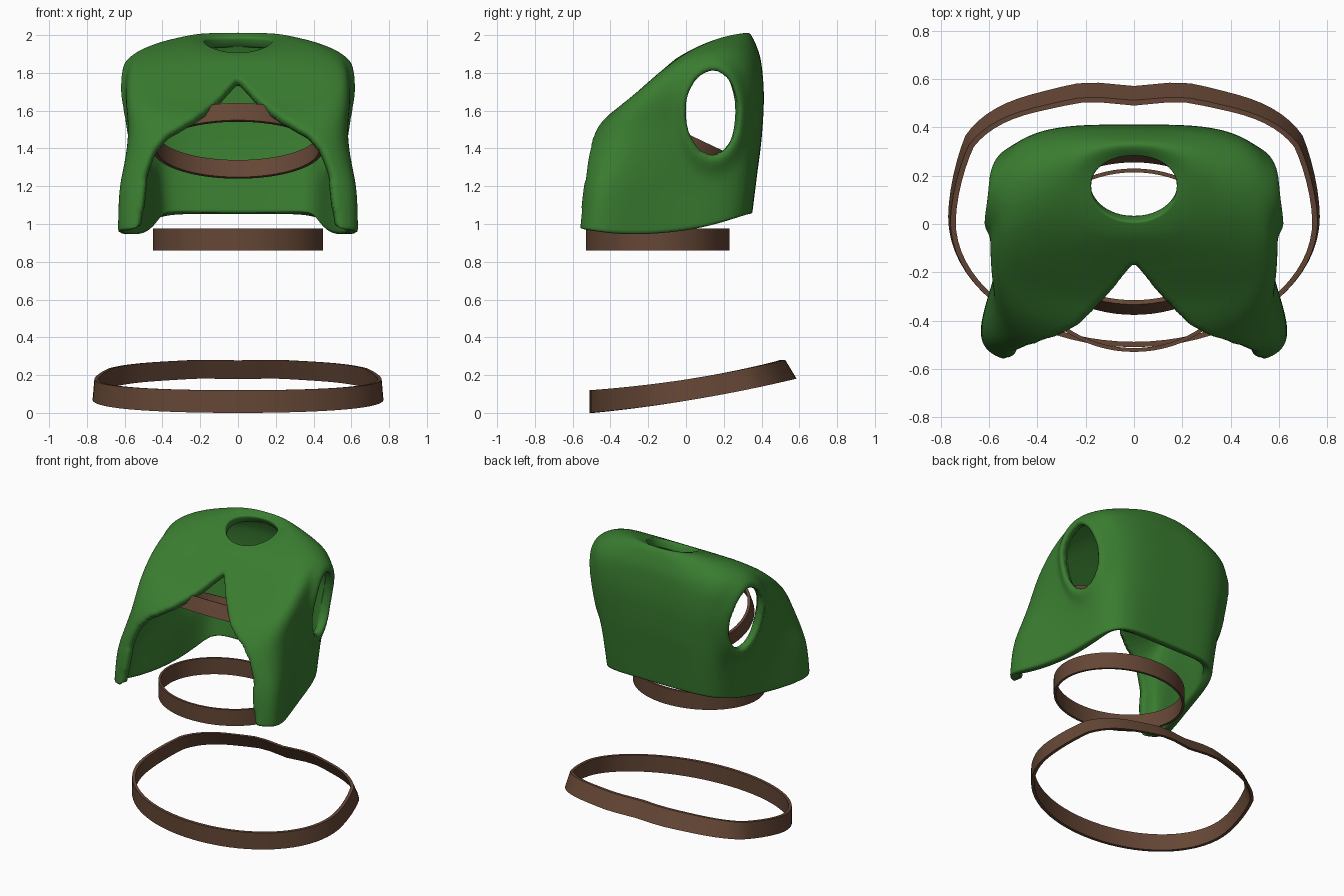
import bpy, bmesh, math
from mathutils import Vector, Matrix

if "Cube" in bpy.data.objects:
    bpy.data.objects.remove(bpy.data.objects["Cube"])


def material(name, rgb):
    m = bpy.data.materials.new(name)
    m.use_nodes = True
    m.diffuse_color = (*rgb, 1)
    m.node_tree.nodes["Principled BSDF"].inputs["Base Color"].default_value = (*rgb, 1)
    return m


green = material("green cloth", (0.042, 0.205, 0.03))
brown = material("brown leather", (0.13, 0.062, 0.036))


def add_object(name, bm, mat):
    mesh = bpy.data.meshes.new(name)
    bm.to_mesh(mesh)
    bm.free()
    mesh.materials.append(mat)
    obj = bpy.data.objects.new(name, mesh)
    bpy.context.collection.objects.link(obj)
    return obj


def loft(bm, rows, close_rows=False):
    """Skin a list of closed rings of points."""
    grid = [[bm.verts.new(p) for p in row] for row in rows]
    n = len(grid[0])
    for r in range(len(grid) if close_rows else len(grid) - 1):
        a, b = grid[r], grid[(r + 1) % len(grid)]
        for i in range(n):
            j = (i + 1) % n
            bm.faces.new((a[i], b[i], b[j], a[j]))


def through(front, side, back, u):
    """Quadratic blend: front at u=1, side at u=0, back at u=-1."""
    return side + (front - back) / 2 * u + ((front + back) / 2 - side) * u * u


# Vest rings from neck to hem:
# widths front/side/back, y front/back, z front/side/back, roundness
RINGS = [
    (.15, .175, .17, .01, .28, 1.91, 1.965, 1.985, .9),
    (.27, .28, .27, -.06, .335, 1.87, 1.97, 2.01, .8),
    (.42, .44, .45, -.18, .385, 1.765, 1.94, 1.91, .7),
    (.54, .56, .56, -.30, .405, 1.66, 1.87, 1.80, .6),
    (.58, .595, .58, -.45, .412, 1.54, 1.72, 1.65, .55),
    (.62, .57, .55, -.54, .40, 1.40, 1.50, 1.45, .5),
    (.71, .55, .50, -.565, .375, 1.20, 1.22, 1.25, .42),
    (.72, .55, .47, -.59, .35, .97, .95, 1.05, .4),
]
ARM_Y, ARM_Z, ARM_RY, ARM_RZ = .14, 1.59, .135, .22
# Half width of the front opening at falling heights
OPENING = [(1.775, 0), (1.675, .09), (1.555, .24), (1.475, .37),
           (1.39, .45), (1.25, .49), (1.05, .51), (.7, .52)]


def spline(rings, steps):
    """Smoothly interpolate the ring settings."""
    out = []
    for k in range(len(rings) - 1):
        a, b, c, d = (rings[min(max(k + o, 0), len(rings) - 1)] for o in (-1, 0, 1, 2))
        for s in range(steps):
            t = s / steps
            out.append([q + t / 2 * (r - p + t * (2 * p - 5 * q + 4 * r - w
                        + t * (3 * (q - r) + w - p))) for p, q, r, w in zip(a, b, c, d)])
    return out + [rings[-1]]


def arm_distance(p):
    return math.hypot((p.y - ARM_Y) / ARM_RY, (p.z - ARM_Z) / ARM_RZ)


def vest_point(ring, angle):
    wf, ws, wb, yf, yb, zf, zs, zb, roundness = ring
    c, s, n = math.cos(angle), math.sin(angle), 2 / roundness
    r = (abs(c) ** n + abs(s) ** n) ** (-1 / n)
    u = c * r
    p = Vector((through(wf, ws, wb, u) * s * r,
                (yf + yb) / 2 - (yb - yf) / 2 * u,
                through(zf, zs, zb, u)))
    # raised lip around each armhole
    if abs(p.x) > .4:
        p.x += math.copysign(.025 * math.exp(-((arm_distance(p) - 1.15) / .25) ** 2), p.x)
    return p


def is_open(p):
    """True inside the armholes and the front opening."""
    if abs(p.x) > .3 and arm_distance(p) < 1:
        return True
    if p.y > -.12:
        return False
    for (z1, x1), (z2, x2) in zip(OPENING, OPENING[1:]):
        if z2 <= p.z <= z1:
            return abs(p.x) < x1 + (x2 - x1) * (z1 - p.z) / (z1 - z2)
    return False


# Vest shell with its openings, their edges smoothed along the rim
bm = bmesh.new()
loft(bm, [[vest_point(r, math.tau * i / 240) for i in range(240)] for r in spline(RINGS, 14)])
bmesh.ops.delete(bm, geom=[f for f in bm.faces if is_open(f.calc_center_median())], context="FACES")
rim = [(v, [e.other_vert(v) for e in v.link_edges if e.is_boundary])
       for v in bm.verts if v.is_boundary]
for _ in range(12):
    moved = [v.co / 2 + sum((o.co for o in near), Vector()) / len(near) / 2 for v, near in rim]
    for (v, near), co in zip(rim, moved):
        v.co = co
for f in bm.faces:
    f.smooth = True
vest = add_object("vest", bm, green)
mod = vest.modifiers.new("thickness", "SOLIDIFY")
mod.thickness, mod.offset = .06, -1
mod = vest.modifiers.new("soft edges", "SMOOTH")
mod.factor, mod.iterations = .5, 4


def belt(name, edge, thick=.016, matrix=Matrix()):
    """Flat band: edge(angle) gives its outer lower and upper points."""
    lower, upper = zip(*(edge(math.tau * i / 72) for i in range(72)))

    def inset(ring):
        mid = sum(ring, Vector()) / len(ring)
        return [p - thick * Vector((p.x - mid.x, p.y - mid.y, 0)).normalized() for p in ring]

    bm = bmesh.new()
    loft(bm, [upper, lower, inset(lower), inset(upper)], close_rows=True)
    bmesh.ops.transform(bm, matrix=matrix, verts=bm.verts)
    bmesh.ops.recalc_face_normals(bm, faces=bm.faces)
    obj = add_object(name, bm, brown)
    bpy.ops.object.select_all(action="DESELECT")
    obj.select_set(True)
    bpy.context.view_layer.objects.active = obj
    bpy.ops.object.shade_smooth_by_angle(angle=math.radians(40))


def oval(rx, ry, height):
    def edge(a):
        p = Vector((rx * math.sin(a), -ry * math.cos(a), -height / 2))
        return p, p + Vector((0, 0, height))
    return edge


def hip_edge(a):
    # wide belt: squarer, slightly dented back that rises and leans inwards
    back = max(-math.cos(a), 0)
    p = 1 - .32 * min(back * 2, 1)
    x = .77 * math.copysign(abs(math.sin(a)) ** p, math.sin(a))
    y = .03 - .54 * math.copysign(abs(math.cos(a)) ** p, math.cos(a))
    y += .02 * back * math.exp(-((abs(x) - .2) / .13) ** 2)
    t = (y + .51) / 1.09
    z = .1 * t + .08 * t * t
    return Vector((x, y, z)), Vector((x * (1 - .025 * t), y - .06 * t ** 2, z + .12 - .02 * t))


belt("hip_belt", hip_edge, .022)
belt("waist_belt", oval(.45, .38, .115), matrix=Matrix.Translation((0, -.15, .918)))
belt("chest_strap", oval(.45, .36, .1), .02,
     Matrix.Translation((0, -.03, 1.44)) @ Matrix.Rotation(math.radians(-25.5), 4, "X"))
